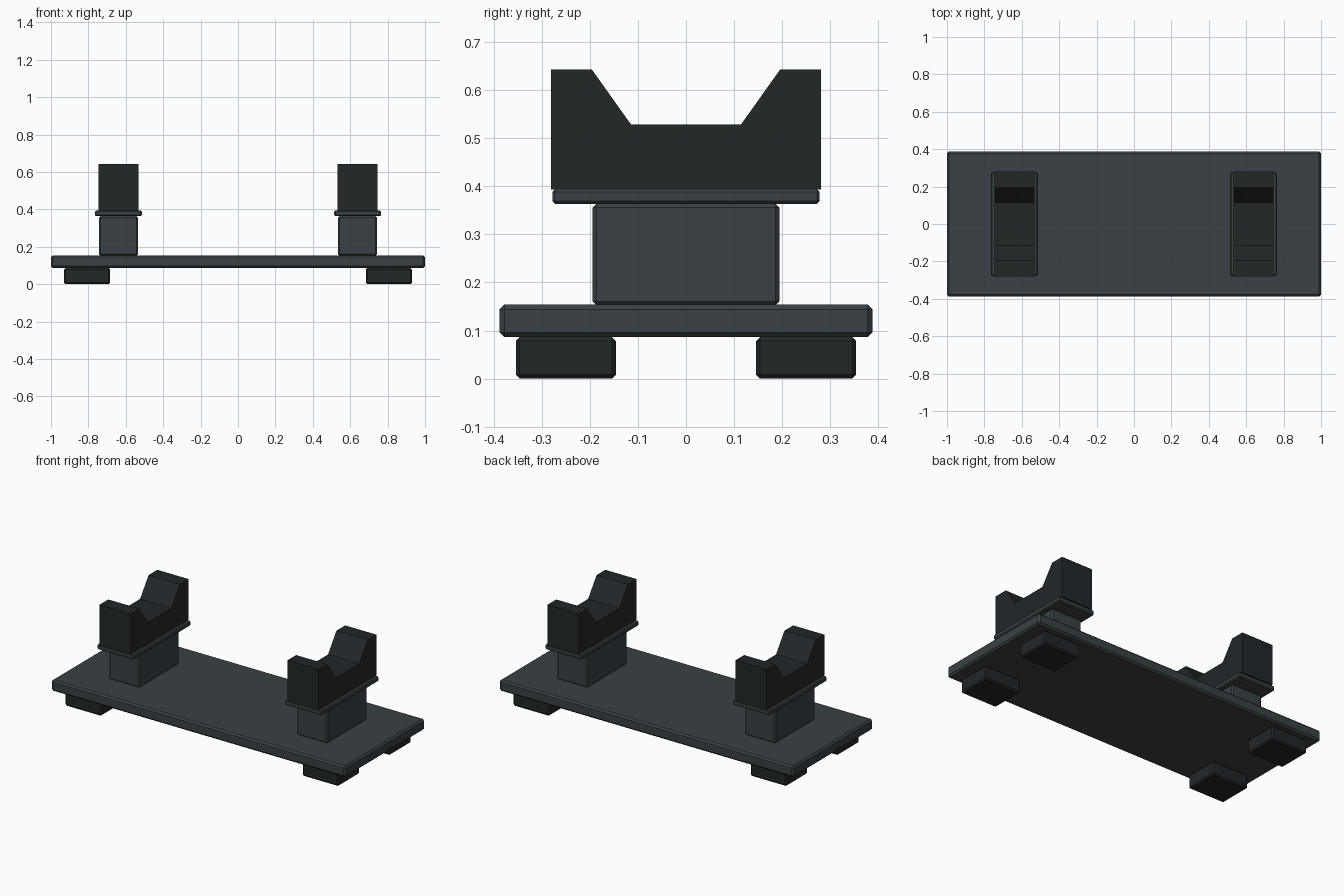
import bpy, bmesh

if "Cube" in bpy.data.objects:
    bpy.data.objects.remove(bpy.data.objects["Cube"])


def material(name, color):
    m = bpy.data.materials.new(name)
    m.diffuse_color = (*color, 1)
    m.use_nodes = True
    m.node_tree.nodes["Principled BSDF"].inputs["Base Color"].default_value = m.diffuse_color
    return m


SLATE = material("slate_grey", (0.042, 0.053, 0.058))
DARK = material("dark_rubber", (0.016, 0.020, 0.022))


def finish(name, bm, mat, bevel=0.0):
    bmesh.ops.recalc_face_normals(bm, faces=bm.faces)
    if bevel:
        bmesh.ops.bevel(bm, geom=bm.edges[:], offset=bevel, segments=1, affect='EDGES')
    me = bpy.data.meshes.new(name)
    bm.to_mesh(me)
    bm.free()
    me.materials.append(mat)
    ob = bpy.data.objects.new(name, me)
    bpy.context.collection.objects.link(ob)
    return ob


def box(name, x, y, z0, z1, size_x, size_y, mat, bevel):
    bm = bmesh.new()
    bmesh.ops.create_cube(bm, size=1)
    bmesh.ops.scale(bm, vec=(size_x, size_y, z1 - z0), verts=bm.verts)
    bmesh.ops.translate(bm, vec=(x, y, (z0 + z1) / 2), verts=bm.verts)
    return finish(name, bm, mat, bevel)


def saddle(name, x, width, half_profile, mat):
    # mirror the half profile across y, then extrude along x
    pts = half_profile + [(-y, z) for y, z in reversed(half_profile)]
    bm = bmesh.new()
    face = bm.faces.new([bm.verts.new((x - width / 2, y, z)) for y, z in pts])
    ext = bmesh.ops.extrude_face_region(bm, geom=[face])
    verts = [g for g in ext["geom"] if isinstance(g, bmesh.types.BMVert)]
    bmesh.ops.translate(bm, vec=(width, 0, 0), verts=verts)
    return finish(name, bm, mat)


# Base plate
box("base_plate", 0, 0, 0.086, 0.154, 2.0, 0.776, SLATE, 0.010)

CRADLE = [(0.281, 0.393), (0.281, 0.643), (0.196, 0.643), (0.114, 0.528)]

for sx, side in ((-1, "left"), (1, "right")):
    # Feet
    for sy, end in ((-1, "front"), (1, "back")):
        box(f"foot_{side}_{end}", sx * 0.807, sy * 0.250, 0.0, 0.086,
            0.246, 0.208, DARK, 0.008)
    # Post, cap plate and notched cradle
    cx = sx * 0.639
    box(f"post_{side}", cx, 0, 0.152, 0.364, 0.208, 0.388, SLATE, 0.008)
    box(f"cap_plate_{side}", cx, 0, 0.363, 0.394, 0.250, 0.556, SLATE, 0.006)
    saddle(f"cradle_{side}", cx, 0.213, CRADLE, DARK)
